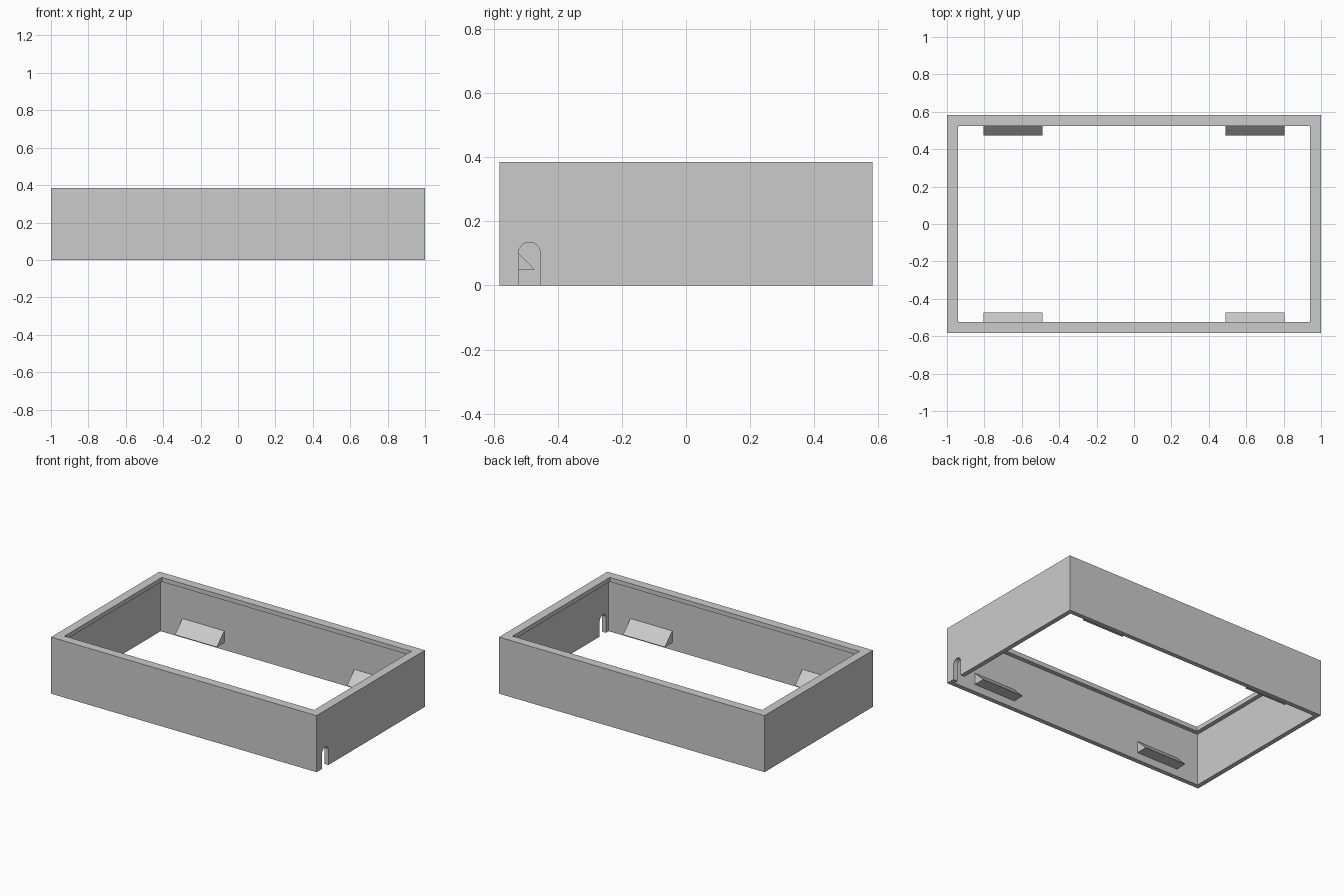
import bpy
import bmesh
import math

cube = bpy.data.objects.get("Cube")
if cube:
    bpy.data.objects.remove(cube, do_unlink=True)

HX, HY, H = 1.0, 0.583, 0.385    # outer half sizes and height
WALL, LIP, LIP_H = 0.031, 0.06, 0.03

grey = bpy.data.materials.new("plain_grey")
grey.use_nodes = True
grey.diffuse_color = (0.6, 0.6, 0.6, 1)
grey.node_tree.nodes["Principled BSDF"].inputs["Base Color"].default_value = (0.6, 0.6, 0.6, 1)


def finish(name, bm):
    bmesh.ops.recalc_face_normals(bm, faces=bm.faces)
    mesh = bpy.data.meshes.new(name)
    bm.to_mesh(mesh)
    bm.free()
    mesh.materials.append(grey)
    obj = bpy.data.objects.new(name, mesh)
    bpy.context.collection.objects.link(obj)
    return obj


def prism(name, profile, x0, x1):
    """Extrude a (y, z) profile along x."""
    bm = bmesh.new()
    face = bm.faces.new([bm.verts.new((x0, y, z)) for y, z in profile])
    new = bmesh.ops.extrude_face_region(bm, geom=[face])["geom"]
    verts = [v for v in new if isinstance(v, bmesh.types.BMVert)]
    bmesh.ops.translate(bm, vec=(x1 - x0, 0, 0), verts=verts)
    return finish(name, bm)


# Frame: wall section with an inward top lip, carried round the rectangle
section = [(0, 0), (0, H), (LIP, H), (LIP, H - LIP_H), (WALL, H - LIP_H), (WALL, 0)]
bm = bmesh.new()
rings = []
for inset, z in section:
    x, y = HX - inset, HY - inset
    rings.append([bm.verts.new((sx * x, sy * y, z))
                  for sx, sy in ((-1, -1), (1, -1), (1, 1), (-1, 1))])
for a, b in zip(rings, rings[1:] + rings[:1]):
    for i in range(4):
        j = (i + 1) % 4
        bm.faces.new((a[i], a[j], b[j], b[i]))
frame = finish("frame", bm)

# Round-topped cable slot cut through one end wall
SLOT_Y, R, SLOT_Z = -0.489, 0.034, 0.101
arch = [(SLOT_Y - R, -0.05), (SLOT_Y + R, -0.05)]
arch += [(SLOT_Y + R * math.cos(math.pi * i / 16), SLOT_Z + R * math.sin(math.pi * i / 16))
         for i in range(17)]
cutter = prism("slot_cutter", arch, HX - 0.1, HX + 0.1)
cutter.hide_render = True
mod = frame.modifiers.new("slot", "BOOLEAN")
mod.operation = "DIFFERENCE"
mod.solver = "EXACT"
mod.object = cutter
bpy.context.view_layer.objects.active = frame
bpy.ops.object.modifier_apply(modifier=mod.name)
bpy.data.objects.remove(cutter, do_unlink=True)

# Wedge clips on the long walls
inner = HY - WALL
for sy, side in ((-1, "front"), (1, "back")):
    for sx, end in ((-1, "right"), (1, "left")):
        wedge = [(sy * inner, 0.05), (sy * (inner - 0.08), 0.05), (sy * inner, 0.13)]
        prism(f"{side}_{end}_clip", wedge, sx * 0.49, sx * 0.805)
